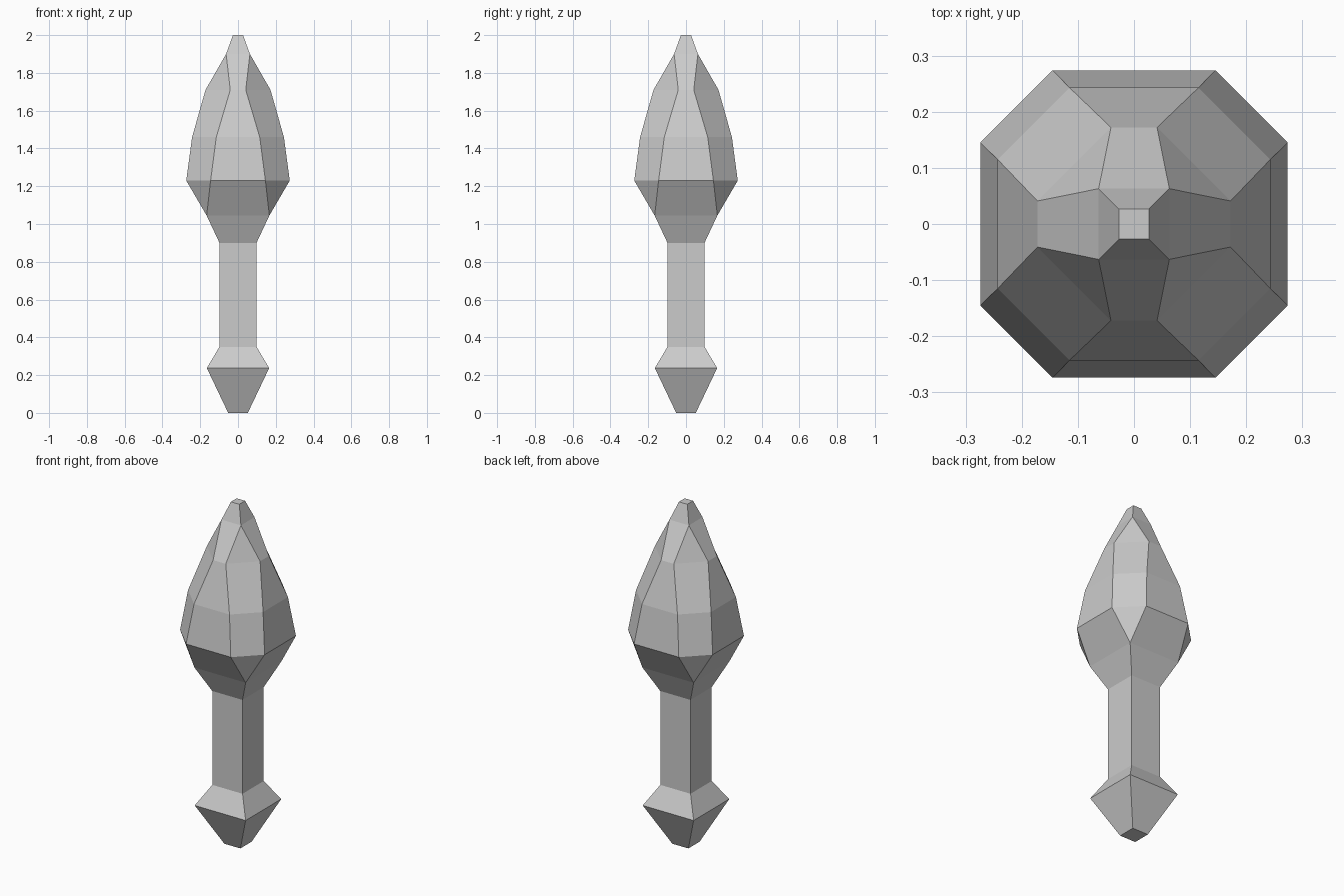
import bpy, bmesh

if "Cube" in bpy.data.objects:
    bpy.data.objects.remove(bpy.data.objects["Cube"])


def ring(bm, z, w, c):
    """Square of half-width w with corners cut so each side has half-length c."""
    points = []
    for x, y in ((w, -c), (w, c)):
        points.append((x, y))
    loop = []
    for _ in range(4):
        loop += [bm.verts.new((x, y, z)) for x, y in points]
        points = [(-y, x) for x, y in points]
    return loop


def loft(name, sections, cap_bottom=False, cap_top=False):
    """Join stacked rings; uncut corners (c == w) collapse to single points."""
    bm = bmesh.new()
    rings = [ring(bm, *s) for s in sections]
    for low, high in zip(rings, rings[1:]):
        for i in range(8):
            j = (i + 1) % 8
            bm.faces.new((low[i], low[j], high[j], high[i]))
    if cap_bottom:
        bm.faces.new(rings[0][::-1])
    if cap_top:
        bm.faces.new(rings[-1])
    bmesh.ops.remove_doubles(bm, verts=bm.verts[:], dist=0.0005)
    mesh = bpy.data.meshes.new(name)
    bm.to_mesh(mesh)
    bm.free()
    obj = bpy.data.objects.new(name, mesh)
    bpy.context.collection.objects.link(obj)
    return obj


# Pointed square foot
loft("foot", [(0.0, 0.052, 0.052), (0.237, 0.165, 0.165), (0.35, 0.098, 0.098)],
     cap_bottom=True)

# Straight square shaft
loft("shaft", [(0.35, 0.098, 0.098), (0.90, 0.098, 0.098)])

# Flared head with cut corners, tapering to a small square tip
loft("head", [
    (0.90, 0.098, 0.098),
    (1.045, 0.166, 0.166),
    (1.23, 0.274, 0.145),
    (1.46, 0.243, 0.115),
    (1.71, 0.172, 0.041),
    (1.90, 0.063, 0.063),
    (2.0, 0.027, 0.027),
], cap_top=True)
